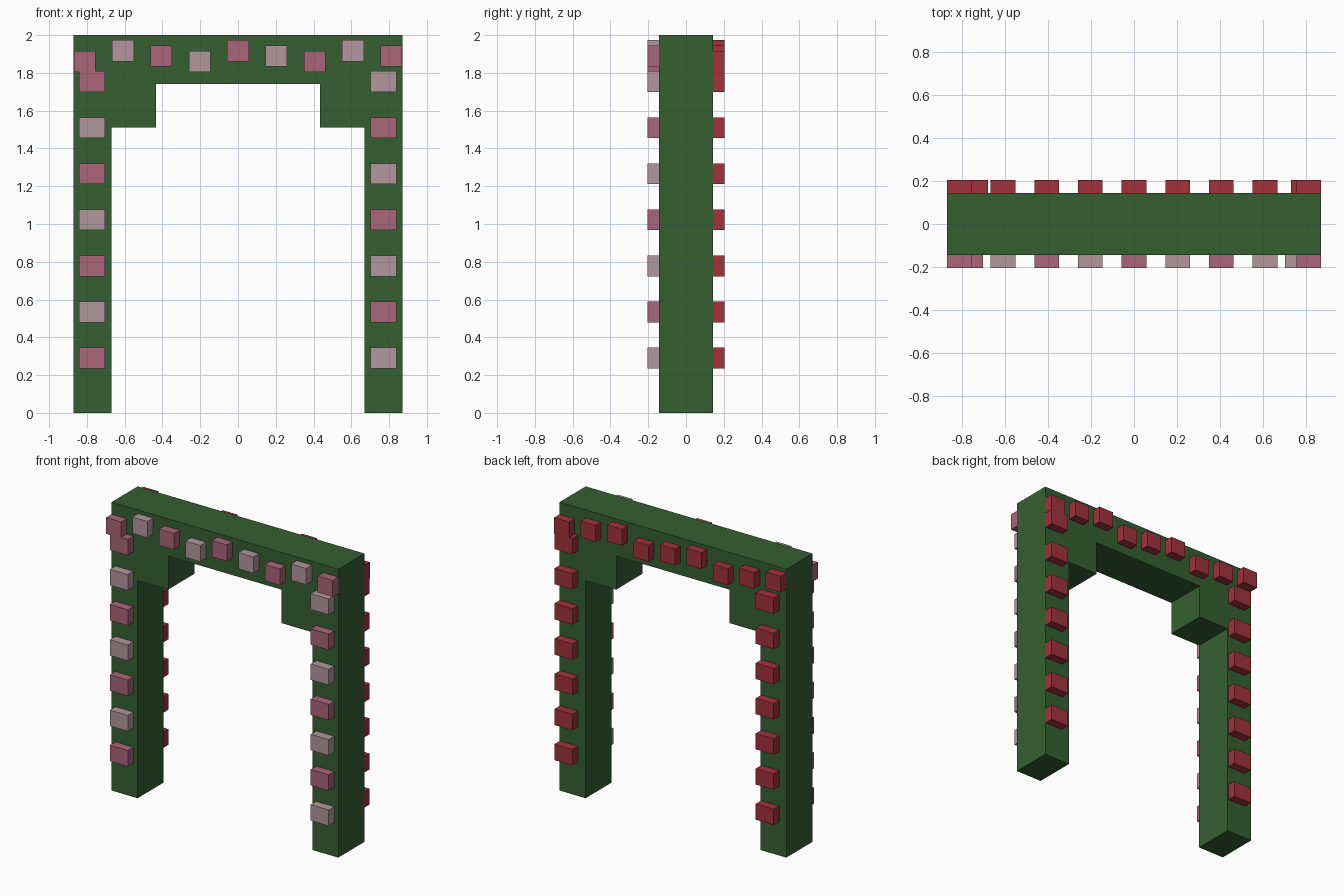
import bpy, bmesh

if "Cube" in bpy.data.objects:
    bpy.data.objects.remove(bpy.data.objects["Cube"])


def material(name, rgb):
    m = bpy.data.materials.new(name)
    m.diffuse_color = (*rgb, 1)
    m.use_nodes = True
    m.node_tree.nodes["Principled BSDF"].inputs["Base Color"].default_value = m.diffuse_color
    return m


GREEN = material("leaf_green", (0.036, 0.115, 0.032))
PINK = material("deep_pink", (0.40, 0.13, 0.19))
PALE = material("pale_pink", (0.45, 0.31, 0.34))
RED = material("red", (0.36, 0.032, 0.045))


def add_object(name, bm, mat):
    bmesh.ops.recalc_face_normals(bm, faces=bm.faces)
    mesh = bpy.data.meshes.new(name)
    bm.to_mesh(mesh)
    bm.free()
    mesh.materials.append(mat)
    ob = bpy.data.objects.new(name, mesh)
    bpy.context.collection.objects.link(ob)
    return ob


# Arch frame: mirrored half profile, extruded through its depth
half = [(0.87, 2), (0.87, 0), (0.67, 0), (0.67, 1.51), (0.435, 1.51), (0.435, 1.742)]
profile = half + [(-x, z) for x, z in reversed(half)]
bm = bmesh.new()
face = bm.faces.new([bm.verts.new((x, -0.143, z)) for x, z in profile])
ext = bmesh.ops.extrude_face_region(bm, geom=[face])
bmesh.ops.translate(bm, vec=(0, 0.286, 0),
                    verts=[v for v in ext["geom"] if isinstance(v, bmesh.types.BMVert)])
add_object("arch_frame", bm, GREEN)


def blossom(name, x, z, w, h, side, mat):
    bm = bmesh.new()
    bmesh.ops.create_cube(bm, size=1)
    bmesh.ops.scale(bm, vec=(w, 0.064, h), verts=bm.verts)
    ob = add_object(name, bm, mat)
    ob.location = (x, side * 0.172, z)


# Post blossoms: alternating pinks in front, red behind
for i in range(7):
    z = 0.29 + 0.244 * i
    for k, (xf, xb) in enumerate([(-0.772, -0.747), (0.77, 0.798)]):
        blossom("front_post_blossom", xf, z, 0.138, 0.11, -1, (PINK, PALE)[(i + k) % 2])
        blossom("back_post_blossom", xb, z, 0.138, 0.11, 1, RED)

# Lintel blossoms: three staggered heights repeating along the beam
for i in range(9):
    x = (i - 4) * 0.203
    blossom("front_lintel_blossom", x, (1.86, 1.918, 1.889)[i % 3], 0.115, 0.113, -1,
            (PINK, PALE)[i % 2])
    blossom("back_lintel_blossom", x, (1.918, 1.889, 1.86)[i % 3], 0.115, 0.113, 1, RED)
